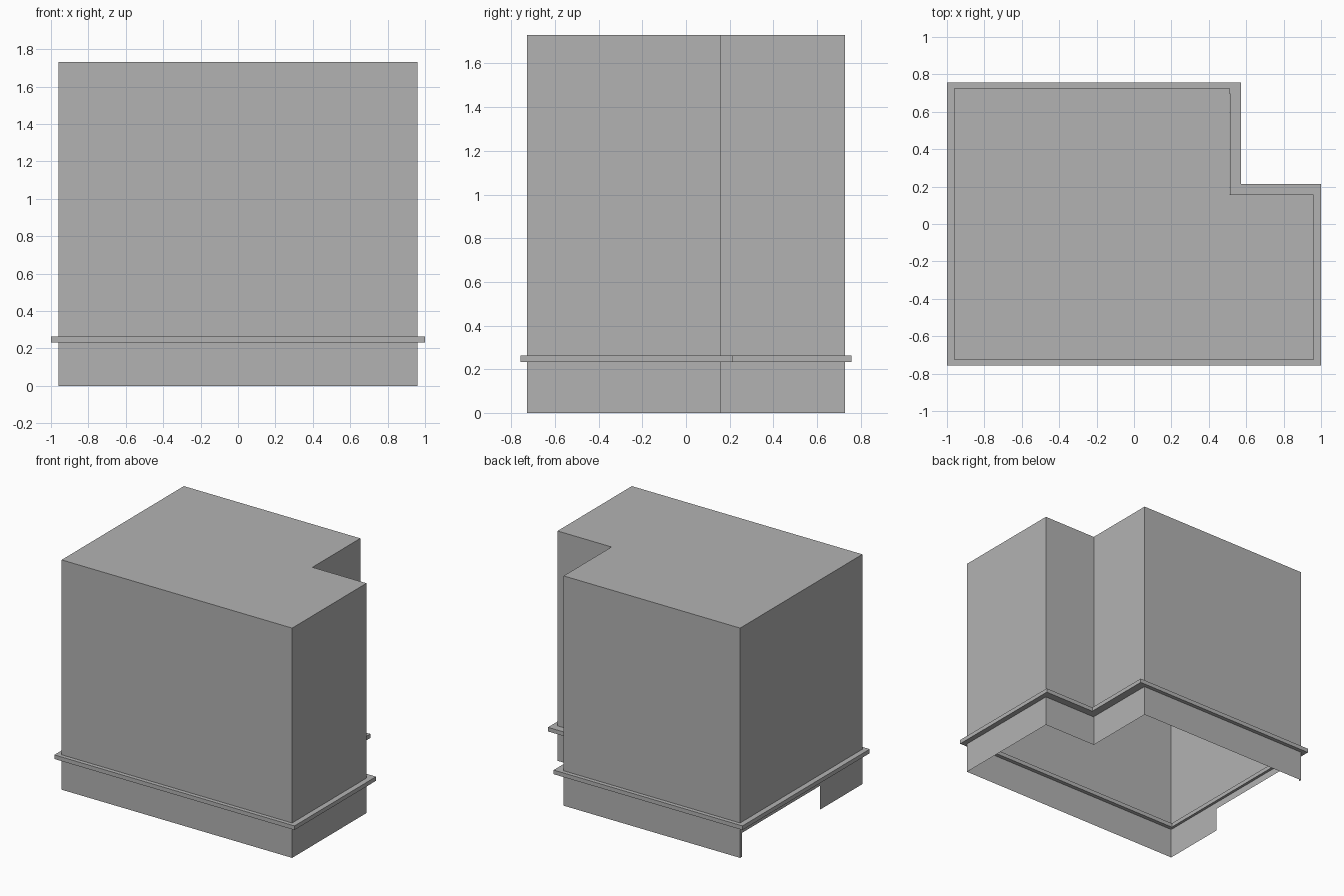
import bpy
import bmesh

cube = bpy.data.objects.get("Cube")
if cube:
    bpy.data.objects.remove(cube, do_unlink=True)

grey = bpy.data.materials.new("plain grey")
grey.use_nodes = True
COLOUR = (0.45, 0.45, 0.45, 1)
grey.diffuse_color = COLOUR
grey.node_tree.nodes["Principled BSDF"].inputs["Base Color"].default_value = COLOUR


def l_outline(x, y, notch_x, notch_y):
    """Counter-clockwise L shape with its back corner cut away on +x."""
    return [(-x, -y), (x, -y), (x, notch_y), (notch_x, notch_y), (notch_x, y), (-x, y)]


def add_object(name, bm):
    bmesh.ops.remove_doubles(bm, verts=bm.verts, dist=0.0001)
    mesh = bpy.data.meshes.new(name)
    bm.to_mesh(mesh)
    bm.free()
    mesh.materials.append(grey)
    obj = bpy.data.objects.new(name, mesh)
    bpy.context.collection.objects.link(obj)
    return obj


def face(bm, points):
    return bm.faces.new([bm.verts.new(p) for p in points])


# Hollow shell: thin walls and a flat roof, open underneath
HEIGHT = 1.73
body = l_outline(0.96, 0.727, 0.51, 0.157)
bm = bmesh.new()
face(bm, [(x, y, HEIGHT) for x, y in body])
for (ax, ay), (bx, by) in zip(body[:-1], body[1:]):
    face(bm, [(ax, ay, 0), (bx, by, 0), (bx, by, HEIGHT), (ax, ay, HEIGHT)])

# Side wall with a low opening between its back corner and the middle
side = [(0.727, 0), (0.705, 0), (0.705, 0.18), (-0.22, 0.18),
        (-0.22, 0), (-0.727, 0), (-0.727, HEIGHT), (0.727, HEIGHT)]
face(bm, [(-0.96, y, z) for y, z in side])
add_object("shell", bm)

# Narrow ledge running all round the shell
LOW, HIGH, WIDTH = 0.232, 0.263, 0.06
outer = l_outline(1.0, 0.757, 0.572, 0.214)
inner = l_outline(1.0 - WIDTH, 0.757 - WIDTH, 0.572 - WIDTH, 0.214 - WIDTH)
bm = bmesh.new()
for i in range(len(outer)):
    j = (i + 1) % len(outer)
    a, b, c, d = outer[i], outer[j], inner[j], inner[i]
    face(bm, [(*p, HIGH) for p in (a, b, c, d)])
    face(bm, [(*p, LOW) for p in (d, c, b, a)])
    face(bm, [(*a, LOW), (*b, LOW), (*b, HIGH), (*a, HIGH)])
    face(bm, [(*c, LOW), (*d, LOW), (*d, HIGH), (*c, HIGH)])
add_object("ledge", bm)
